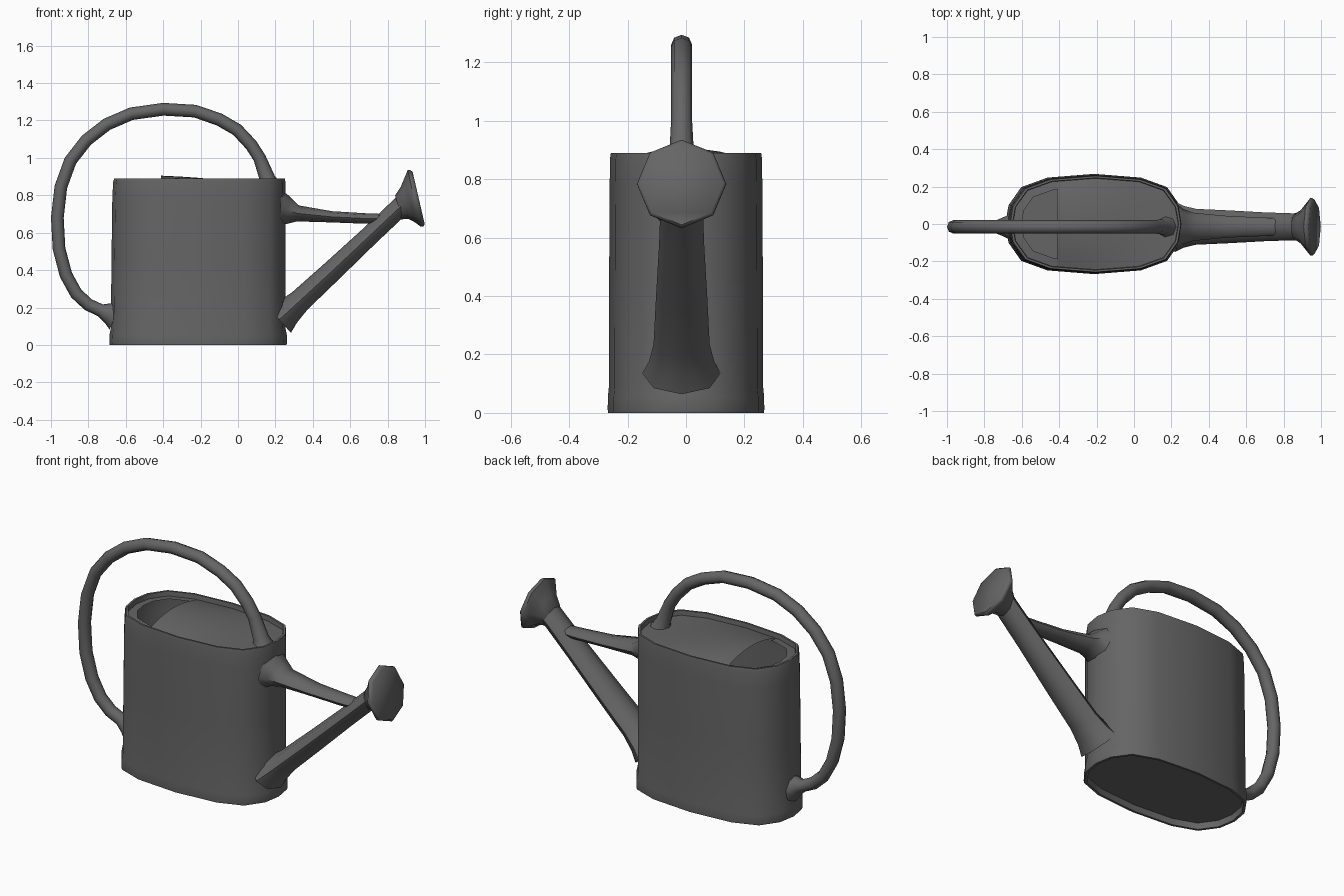
import bpy, math
from mathutils import Vector

if "Cube" in bpy.data.objects:
    bpy.data.objects.remove(bpy.data.objects["Cube"])

grey = bpy.data.materials.new("dark_grey")
grey.diffuse_color = (0.13, 0.13, 0.13, 1)
grey.use_nodes = True
grey.node_tree.nodes["Principled BSDF"].inputs["Base Color"].default_value = grey.diffuse_color
CX, CY = -0.213, -0.015      # body centre in x, centreline of handle and spout in y


def make(name, verts, faces):
    me = bpy.data.meshes.new(name)
    me.from_pydata([tuple(v) for v in verts], [], faces)
    me.materials.append(grey)
    ob = bpy.data.objects.new(name, me)
    bpy.context.collection.objects.link(ob)
    bpy.context.view_layer.objects.active = ob
    ob.select_set(True)
    return ob


def loft(name, rings, cap_start=True, cap_end=True):
    n = len(rings[0])
    faces = [(i * n + j, i * n + (j + 1) % n, (i + 1) * n + (j + 1) % n, (i + 1) * n + j)
             for i in range(len(rings) - 1) for j in range(n)]
    if cap_start:
        faces.append(tuple(reversed(range(n))))
    if cap_end:
        faces.append(tuple(range((len(rings) - 1) * n, len(rings) * n)))
    return make(name, [v for r in rings for v in r], faces)


def tube(name, path, n=8, tilt=None):
    """Sweep an ellipse along (x, z, half width in y, half thickness)."""
    rings = []
    for i, (x, z, ry, rn) in enumerate(path):
        a, b = path[max(i - 1, 0)], path[min(i + 1, len(path) - 1)]
        t = Vector((b[0] - a[0], 0, b[1] - a[1])).normalized()
        if tilt is not None:
            t = Vector((math.cos(tilt), 0, math.sin(tilt)))
        up = Vector((-t.z, 0, t.x))
        angles = [2 * math.pi * k / n for k in range(n)]
        rings.append([Vector((x, CY, z)) + up * (rn * math.sin(q))
                      + Vector((0, ry * math.cos(q), 0)) for q in angles])
    # ring order gives outward normals
    return loft(name, [list(r) for r in rings])


# Body: 16-sided rounded plan with bottom flare, rim and recessed floor
quarter = [(0.475, 0), (0.458, 0.1), (0.39, 0.197), (0.25, 0.248), (0, 0.268)]
half = quarter + [(-x, y) for x, y in quarter[-2::-1]]
plan = half + [(x, -y) for x, y in half[-2:0:-1]]


def plan_ring(sx, sy, z, dx=0):
    return [Vector((CX + dx + x * sx, y * sy, z)) for x, y in plan]


body = loft("body", [
    plan_ring(0.955, 0.93, 0.035), plan_ring(0.965, 0.945, 0.0),
    plan_ring(0.995, 0.995, 0.0), plan_ring(1.0, 1.0, 0.012), plan_ring(0.998, 0.998, 0.055),
    plan_ring(0.983, 0.985, 0.09), plan_ring(0.98, 0.982, 0.45, 0.002),
    plan_ring(0.975, 0.975, 0.78, 0.004), plan_ring(0.97, 0.97, 0.87, 0.006),
    plan_ring(0.96, 0.96, 0.89, 0.007), plan_ring(0.935, 0.92, 0.89, 0.007),
    plan_ring(0.93, 0.91, 0.862, 0.007)], cap_end=False)

# Top panel: arched sheet falling away from the filling hole
inner = [(x * 0.932, y * 0.914) for x, y in half]


def width(x):
    for (x1, y1), (x0, y0) in zip(inner, inner[1:]):
        if x0 <= x <= x1:
            return y0 + (y1 - y0) * (x - x0) / (x1 - x0)
    return 0


EDGE = -0.207
stations = [EDGE, -0.1, 0, 0.12, inner[3][0], inner[2][0], inner[1][0], inner[0][0] - 0.0005]
peaks = [0.042, 0.037, 0.03, 0.018, 0.006, 0, 0, 0]
M = 9
verts, faces = [], []
for x, p in zip(stations, peaks):
    for j in range(M):
        v = 2 * j / (M - 1) - 1
        verts.append((CX + 0.007 + x, v * width(x), 0.863 + p * (1 - v * v)))
for i in range(len(stations) - 1):
    for j in range(M - 1):
        a = i * M + j
        faces.append((a, a + M, a + M + 1, a + 1))
make("top_panel", verts, faces)

# Ledge around the D-shaped filling hole
arc = [(EDGE, width(EDGE))] + [p for p in inner if p[0] < EDGE]
arc += [(x, -y) for x, y in arc[-2::-1]]
outer_arc = [(CX + 0.007 + x, y, 0.863) for x, y in arc]
inner_arc = [(CX + 0.007 + EDGE + (x - EDGE) * 0.8, y * 0.8, 0.868) for x, y in arc]
n = len(arc)
make("hole_ledge", outer_arc + inner_arc,
     [(i, i + 1, n + i + 1, n + i) for i in range(n - 1)])

# Handle: hoop from the top panel over to the lower back
R = 0.034
hoop = [(0.115, 1.0), (0.07, 1.07), (-0.005, 1.15), (-0.1, 1.205), (-0.23, 1.25),
        (-0.4, 1.26), (-0.57, 1.236), (-0.7, 1.18), (-0.81, 1.095), (-0.896, 0.985),
        (-0.947, 0.845), (-0.966, 0.68), (-0.957, 0.515), (-0.92, 0.375),
        (-0.865, 0.275), (-0.80, 0.215), (-0.735, 0.185)]
handle = tube("handle", [(0.17, 0.85, 0.06, 0.058), (0.157, 0.89, 0.042, 0.042)]
              + [(x, z, R + 0.002, R) for x, z in hoop]
              + [(-0.69, 0.17, 0.055, 0.058), (-0.655, 0.155, 0.075, 0.08)])

# Spout: wide oval pipe, flared where it meets the body
tube("spout", [(0.22, 0.135, 0.135, 0.095), (0.265, 0.175, 0.112, 0.075),
               (0.33, 0.235, 0.096, 0.062), (0.5, 0.392, 0.088, 0.057),
               (0.7, 0.58, 0.077, 0.052), (0.85, 0.722, 0.072, 0.052),
               (0.9, 0.765, 0.075, 0.055)])

# Rose: octagonal flared head
tube("rose", [(0.855, 0.735, 0.066, 0.066), (0.89, 0.76, 0.088, 0.088),
              (0.92, 0.776, 0.125, 0.125), (0.942, 0.783, 0.153, 0.155),
              (0.955, 0.784, 0.153, 0.155), (0.966, 0.785, 0.143, 0.145)],
     tilt=math.radians(13))

# Brace: flattened strut between body and spout
tube("brace", [(0.225, 0.722, 0.125, 0.105), (0.265, 0.718, 0.095, 0.075),
               (0.32, 0.703, 0.075, 0.043), (0.5, 0.685, 0.058, 0.03),
               (0.68, 0.676, 0.05, 0.028), (0.78, 0.675, 0.045, 0.025)])

# Consistent outward normals, then smooth shading with sharp rims
import bmesh
for ob in bpy.context.selected_objects:
    bm = bmesh.new()
    bm.from_mesh(ob.data)
    if ob.name in ("top_panel", "hole_ledge"):
        for f in bm.faces:
            f.normal_update()
            if f.normal.z < 0:
                f.normal_flip()
    else:
        bmesh.ops.recalc_face_normals(bm, faces=bm.faces)
    bm.to_mesh(ob.data)
    bm.free()
bpy.ops.object.shade_smooth_by_angle(angle=math.radians(52))
